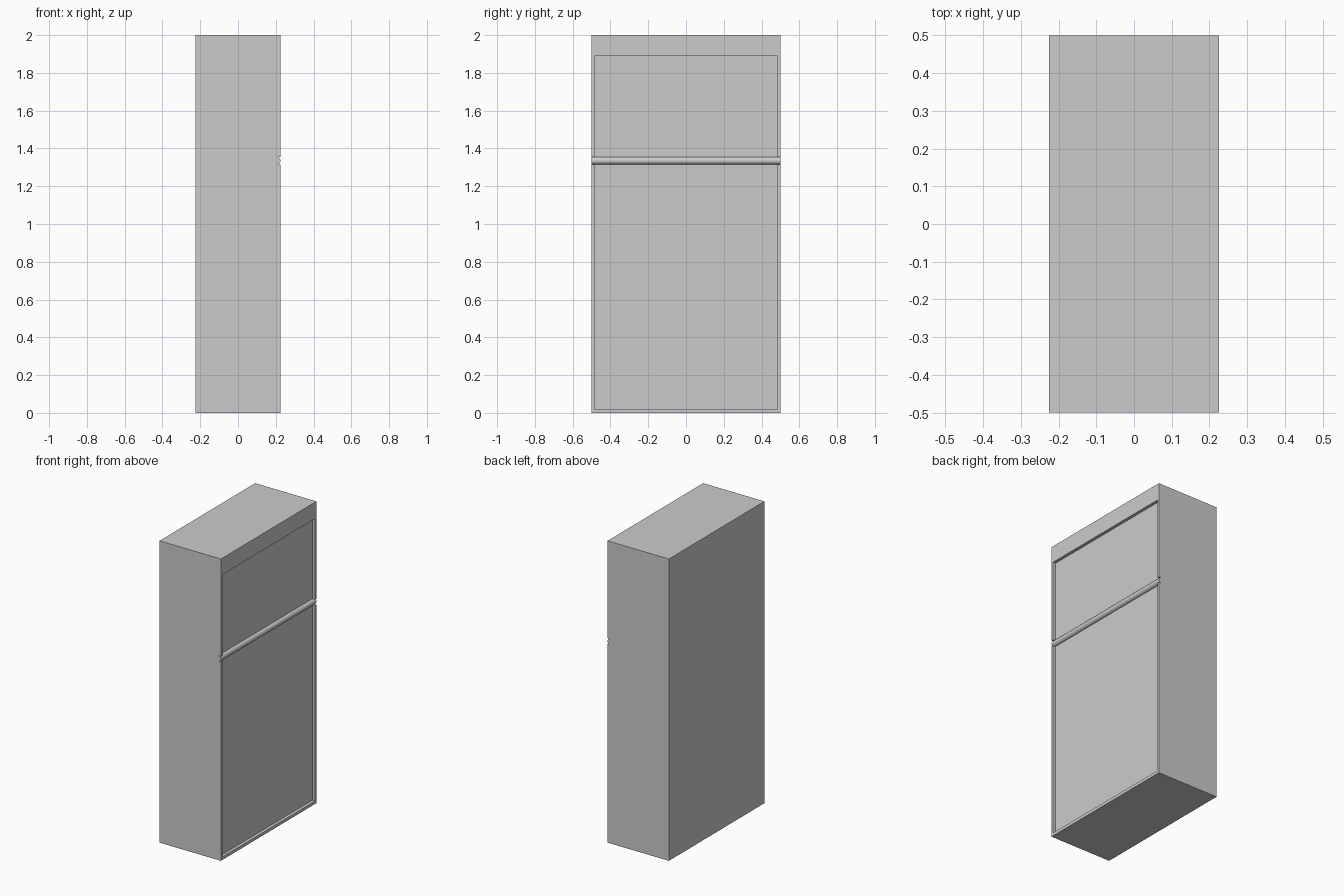
import bpy, bmesh, math
from mathutils import Vector

if "Cube" in bpy.data.objects:
    bpy.data.objects.remove(bpy.data.objects["Cube"])

W, D, H = 0.45, 1.0, 2.0          # x depth, y width, z height
FRONT = W / 2                     # panelled face is on +x
BACKING = FRONT - 0.02            # recessed panel plane
RECESS_Y = 0.485
LOW, MID_LOW, MID_HIGH, HIGH = 0.02, 1.315, 1.355, 1.89


def prism(name, outline, offset):
    """Extrude a closed outline by an offset vector."""
    bm = bmesh.new()
    face = bm.faces.new([bm.verts.new(p) for p in outline])
    new = bmesh.ops.extrude_face_region(bm, geom=[face])["geom"]
    verts = [g for g in new if isinstance(g, bmesh.types.BMVert)]
    bmesh.ops.translate(bm, verts=verts, vec=Vector(offset))
    bmesh.ops.recalc_face_normals(bm, faces=bm.faces)
    mesh = bpy.data.meshes.new(name)
    bm.to_mesh(mesh)
    bm.free()
    obj = bpy.data.objects.new(name, mesh)
    bpy.context.collection.objects.link(obj)
    return obj


# Cabinet body
body = prism("cabinet_body",
             [(-FRONT, -D / 2, 0), (FRONT, -D / 2, 0), (FRONT, D / 2, 0), (-FRONT, D / 2, 0)],
             (0, 0, H))

# Two door recesses joined by a full-width slot for the rail
half = [(RECESS_Y, LOW), (RECESS_Y, MID_LOW), (0.6, MID_LOW),
        (0.6, MID_HIGH), (RECESS_Y, MID_HIGH), (RECESS_Y, HIGH)]
outline = half + [(-y, z) for y, z in reversed(half)]
cutter = prism("recess_cutter", [(BACKING, y, z) for y, z in outline], (0.1, 0, 0))

cut = body.modifiers.new("recesses", 'BOOLEAN')
cut.object = cutter
cut.operation = 'DIFFERENCE'
cut.solver = 'EXACT'
bpy.context.view_layer.objects.active = body
bpy.ops.object.modifier_apply(modifier=cut.name)
bpy.data.objects.remove(cutter, do_unlink=True)

# Half-round rail between the two doors
r = (MID_HIGH - MID_LOW) / 2
zc = (MID_HIGH + MID_LOW) / 2
arc = [math.pi * (i / 12 - 0.5) for i in range(13)]
rail = prism("middle_rail",
             [(BACKING + 0.02 * math.cos(a), -D / 2, zc + r * math.sin(a)) for a in arc],
             (0, D, 0))
bpy.ops.object.select_all(action='DESELECT')
rail.select_set(True)
bpy.context.view_layer.objects.active = rail
bpy.ops.object.shade_smooth_by_angle(angle=math.radians(30))
